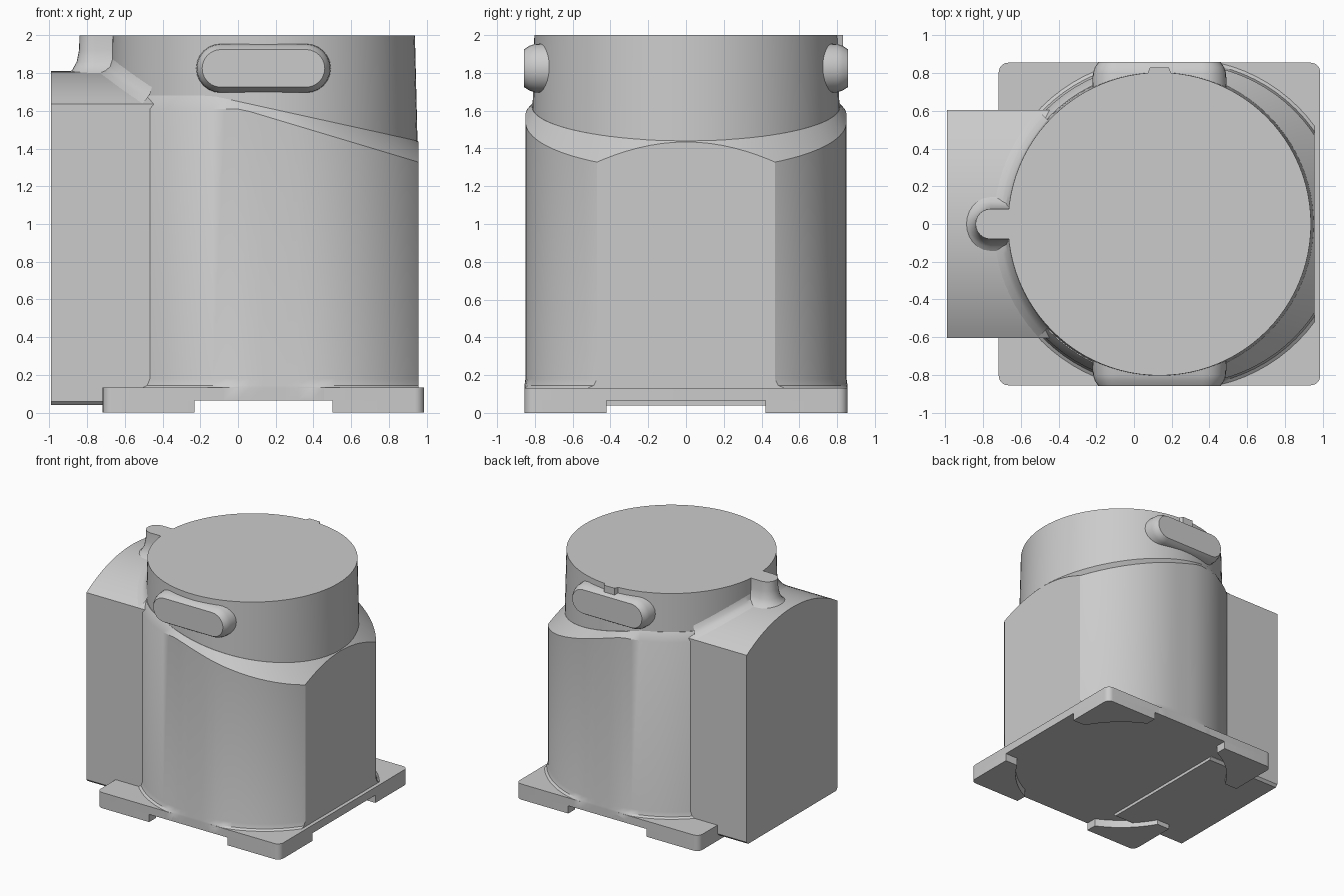
import bpy, bmesh, math
from math import sin, cos, pi, sqrt, radians
from mathutils import Vector

cube = bpy.data.objects.get("Cube")
if cube:
    bpy.data.objects.remove(cube, do_unlink=True)

grey = bpy.data.materials.new("plain grey")
grey.use_nodes = True
grey.diffuse_color = (0.6, 0.6, 0.6, 1)
grey.node_tree.nodes["Principled BSDF"].inputs["Base Color"].default_value = (0.6, 0.6, 0.6, 1)

CX = 0.135      # axis of the round parts
HALF_Y = 0.855  # half depth of the base


def loft(name, rings, closed=True, clip_x=None, sharp=30):
    """Skin equal-length rings of points; closed rings get end caps."""
    bm = bmesh.new()
    vs = [[bm.verts.new(p) for p in ring] for ring in rings]
    n = len(vs[0])
    for a, b in zip(vs, vs[1:]):
        for i in range(n if closed else n - 1):
            j = (i + 1) % n
            bm.faces.new((a[i], a[j], b[j], b[i]))
    if closed:
        bm.faces.new(vs[0][::-1])
        bm.faces.new(vs[-1])
    if clip_x is not None:
        cut = bmesh.ops.bisect_plane(bm, geom=bm.verts[:] + bm.edges[:] + bm.faces[:],
                                     plane_co=(clip_x, 0, 0), plane_no=(1, 0, 0), clear_outer=True)
        edges = [e for e in cut["geom_cut"] if isinstance(e, bmesh.types.BMEdge)]
        bmesh.ops.holes_fill(bm, edges=edges)
    bmesh.ops.recalc_face_normals(bm, faces=bm.faces[:])
    me = bpy.data.meshes.new(name)
    bm.to_mesh(me)
    bm.free()
    me.materials.append(grey)
    ob = bpy.data.objects.new(name, me)
    bpy.context.collection.objects.link(ob)
    bpy.ops.object.select_all(action="DESELECT")
    ob.select_set(True)
    bpy.context.view_layer.objects.active = ob
    bpy.ops.object.shade_smooth_by_angle(angle=radians(sharp))
    return ob


def prism(name, outline, z0, z1):
    return loft(name, [[(x, y, z) for x, y in outline] for z in (z0, z1)])


def arc(cx, cy, r, a0, a1, n):
    return [(cx + r * cos(a0 + (a1 - a0) * i / n), cy + r * sin(a0 + (a1 - a0) * i / n))
            for i in range(n + 1)]


def stadium(half, r, n=12):
    return arc(half, 0, r, -pi / 2, pi / 2, n) + arc(-half, 0, r, pi / 2, 3 * pi / 2, n)


def hull_ring(r, c0, c1, z):
    """Two half circles joined into an oval; z is a function of x."""
    pts = arc(c1, 0, r, -pi / 2, pi / 2, 40) + arc(c0, 0, r, pi / 2, 3 * pi / 2, 40)
    return [(x, max(-HALF_Y, min(HALF_Y, y)), z(x)) for x, y in pts]


# Main body with a sloping shoulder, cut flat on its left side
body_rings = [
    hull_ring(0.88, 0.13, 0.25, lambda x: 0.065),
    hull_ring(0.88, 0.13, 0.25, lambda x: 0.13),
    hull_ring(0.86, 0.13, 0.25, lambda x: 0.145),
    hull_ring(0.85, 0.13, 0.25, lambda x: 0.18),
    hull_ring(0.85, 0.13, 0.25, lambda x: min(1.61, 1.615 - 0.3 * x)),
    hull_ring(0.815, CX - 0.001, CX + 0.001, lambda x: min(1.68, 1.65 - 0.22 * x)),
]
loft("body", body_rings, clip_x=0.957)

# Slightly tapered round neck with a flat top
loft("neck", [[(x, y, z) for x, y in arc(CX, 0, r, 0, 2 * pi, 96)[:-1]]
              for r, z in ((0.82, 1.3), (0.803, 2.0))])

# Side housing with an arched top
ARCH_R = 1.14


def arch(y):
    return 1.81 - ARCH_R + sqrt(ARCH_R ** 2 - y ** 2)


W = 0.605
section = [(-W, 0.06), (-W + 0.02, 0.04), (W - 0.02, 0.04), (W, 0.06)]
section += [(W * (1 - i / 12), arch(W * (1 - i / 12))) for i in range(25)]
loft("side_housing", [[(x, y, z) for y, z in section] for x in (-0.99, -0.3)])

# Soft blend where the housing meets the neck
blend = []
for r, dz in ((0.805, 0.07), (0.82, 0.03), (0.845, 0.01), (0.885, -0.002)):
    blend.append([(x, y, arch(y) + dz) for x, y in arc(CX, 0, r, radians(137), radians(223), 32)])
loft("housing_blend", blend, closed=False)

# Vertical lug beside the neck, flared at its foot
lug = []
for r, z in ((0.16, 1.79), (0.12, 1.815), (0.095, 1.86), (0.083, 1.92), (0.08, 2.0)):
    lug.append([(x - 0.66, y, z) for x, y in stadium(0.10, r)])
loft("lug", lug)

# Oval grip pads on the front and back
for side, label in ((-1, "front"), (1, "back")):
    rings = []
    for y, r in ((0.66, 0.135), (0.80, 0.128), (0.83, 0.118), (0.858, 0.1)):
        rings.append([(CX + x, side * y, 1.825 + z) for x, z in stadium(0.225, r)])
    loft(label + "_grip_pad", rings)

# Small locating key above the back pad
key = [(CX - 0.07, 0.78), (CX + 0.07, 0.78), (CX + 0.05, 0.83), (CX - 0.05, 0.83)]
prism("locating_key", key, 1.9, 2.0)

# Base plate with rounded corners
PX, R = 0.852, 0.05
plate = []
for sx, sy, a in ((1, 1, 0), (-1, 1, 90), (-1, -1, 180), (1, -1, 270)):
    plate += arc(CX + sx * (PX - R), sy * (HALF_Y - R), R, radians(a), radians(a + 90), 6)
prism("base_plate", plate, 0.065, 0.132)

# Four corner feet, hollowed by the round underside
GX, GY, RR = 0.365, 0.42, 0.845
a0, a1 = math.asin(GY / RR), math.acos(GX / RR)
foot = [(PX, GY)] + arc(PX - R, HALF_Y - R, R, 0, pi / 2, 6) + [(GX, HALF_Y)]
foot += arc(0, 0, RR, a1, a0, 12)
for sx, xn in ((1, "left"), (-1, "right")):
    for sy, yn in ((1, "back"), (-1, "front")):
        prism(f"{yn}_{xn}_foot", [(CX + sx * x, sy * y) for x, y in foot], 0.0, 0.08)
